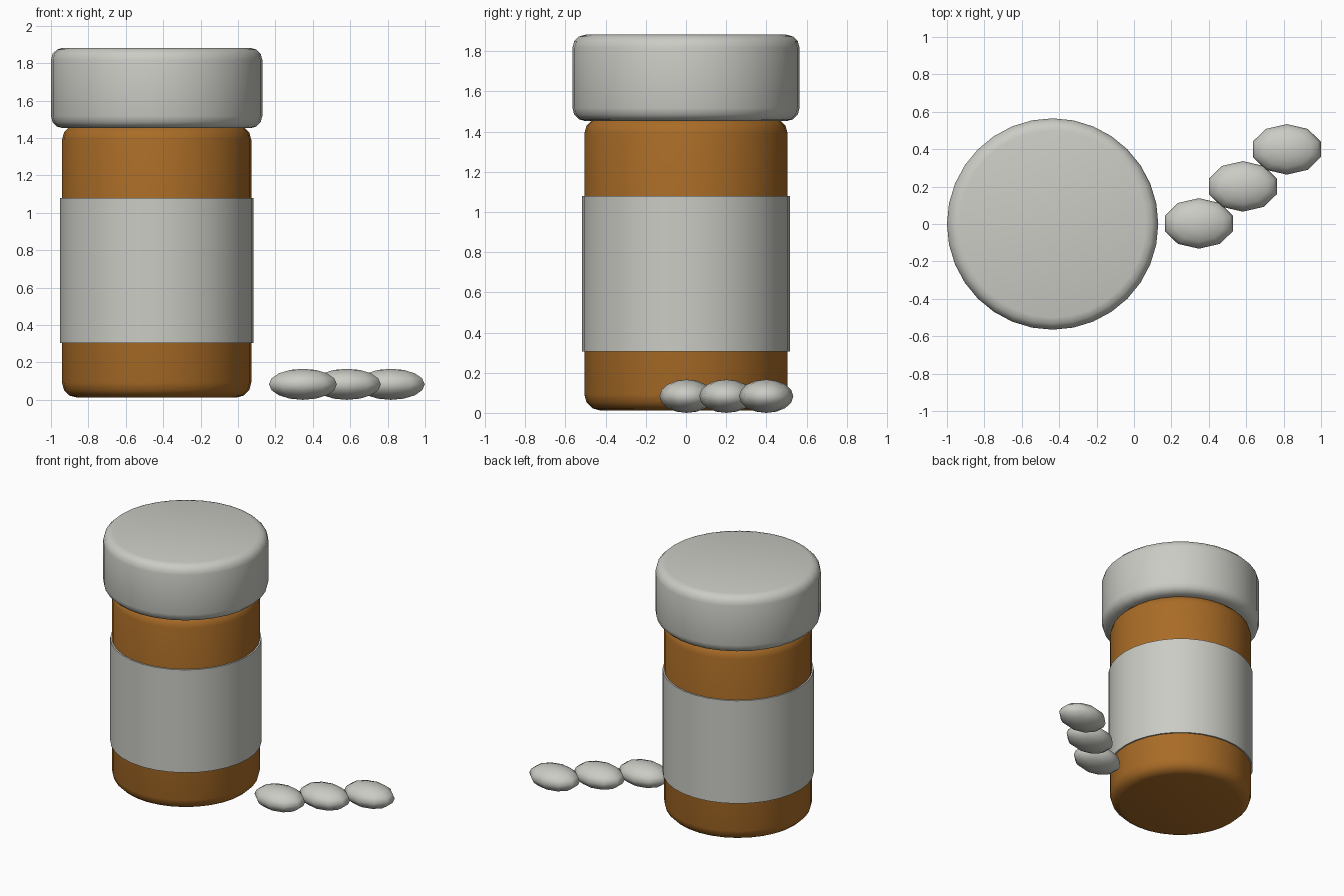
import bpy
import bmesh
from math import cos, sin, pi, radians

old = bpy.data.objects.get("Cube")
if old:
    bpy.data.objects.remove(old, do_unlink=True)


def material(name, color):
    m = bpy.data.materials.new(name)
    m.use_nodes = True
    m.diffuse_color = color
    m.node_tree.nodes["Principled BSDF"].inputs["Base Color"].default_value = color
    return m


white = material("off white", (0.60, 0.60, 0.56, 1))
amber = material("amber", (0.40, 0.15, 0.02, 1))


def finish(bm, name, mat, location):
    bmesh.ops.recalc_face_normals(bm, faces=bm.faces)
    mesh = bpy.data.meshes.new(name)
    bm.to_mesh(mesh)
    bm.free()
    mesh.materials.append(mat)
    obj = bpy.data.objects.new(name, mesh)
    obj.location = location
    bpy.context.collection.objects.link(obj)
    bpy.ops.object.select_all(action="DESELECT")
    obj.select_set(True)
    bpy.context.view_layer.objects.active = obj
    return obj


def cylinder(name, mat, radius, bottom, top, bevel=0.0, sides=32):
    """Upright cylinder on the bottle axis, with optional rounded rims."""
    bm = bmesh.new()
    bmesh.ops.create_cone(bm, cap_ends=True, segments=sides, radius1=radius,
                          radius2=radius, depth=top - bottom)
    if bevel:
        rims = [e for e in bm.edges if abs(e.verts[0].co.z - e.verts[1].co.z) < 1e-4]
        bmesh.ops.bevel(bm, geom=rims, offset=bevel, segments=3, profile=0.5,
                        affect="EDGES")
    finish(bm, name, mat, (AXIS_X, 0, (top + bottom) / 2))
    bpy.ops.object.shade_smooth_by_angle(angle=radians(40))


AXIS_X = -0.435

# Bottle, wrapped label and cap
cylinder("bottle_body", amber, 0.506, 0.012, 1.47, bevel=0.08)
cylinder("bottle_label", white, 0.517, 0.305, 1.08)
cylinder("bottle_cap", white, 0.565, 1.452, 1.882, bevel=0.065)


def pill(name, x, y):
    """Flattened ten-sided ellipsoid with a corner pointing along y."""
    sides, rings = 10, 8
    bm = bmesh.new()
    poles = [bm.verts.new((0, 0, s * 0.083)) for s in (-1, 1)]
    loops = []
    for r in range(1, rings):
        lat = pi * r / rings - pi / 2
        loops.append([bm.verts.new((0.191 * cos(lat) * sin(2 * pi * i / sides),
                                    0.135 * cos(lat) * cos(2 * pi * i / sides),
                                    0.083 * sin(lat))) for i in range(sides)])
    for i in range(sides):
        j = (i + 1) % sides
        bm.faces.new((poles[0], loops[0][i], loops[0][j]))
        bm.faces.new((poles[1], loops[-1][i], loops[-1][j]))
        for a, b in zip(loops, loops[1:]):
            bm.faces.new((a[i], a[j], b[j], b[i]))
    finish(bm, name, mat=white, location=(x, y, 0.083))
    bpy.ops.object.shade_smooth()


# Row of pills beside the bottle
for n in range(3):
    pill(f"pill_{n + 1}", 0.347 + 0.235 * n, 0.003 + 0.198 * n)
